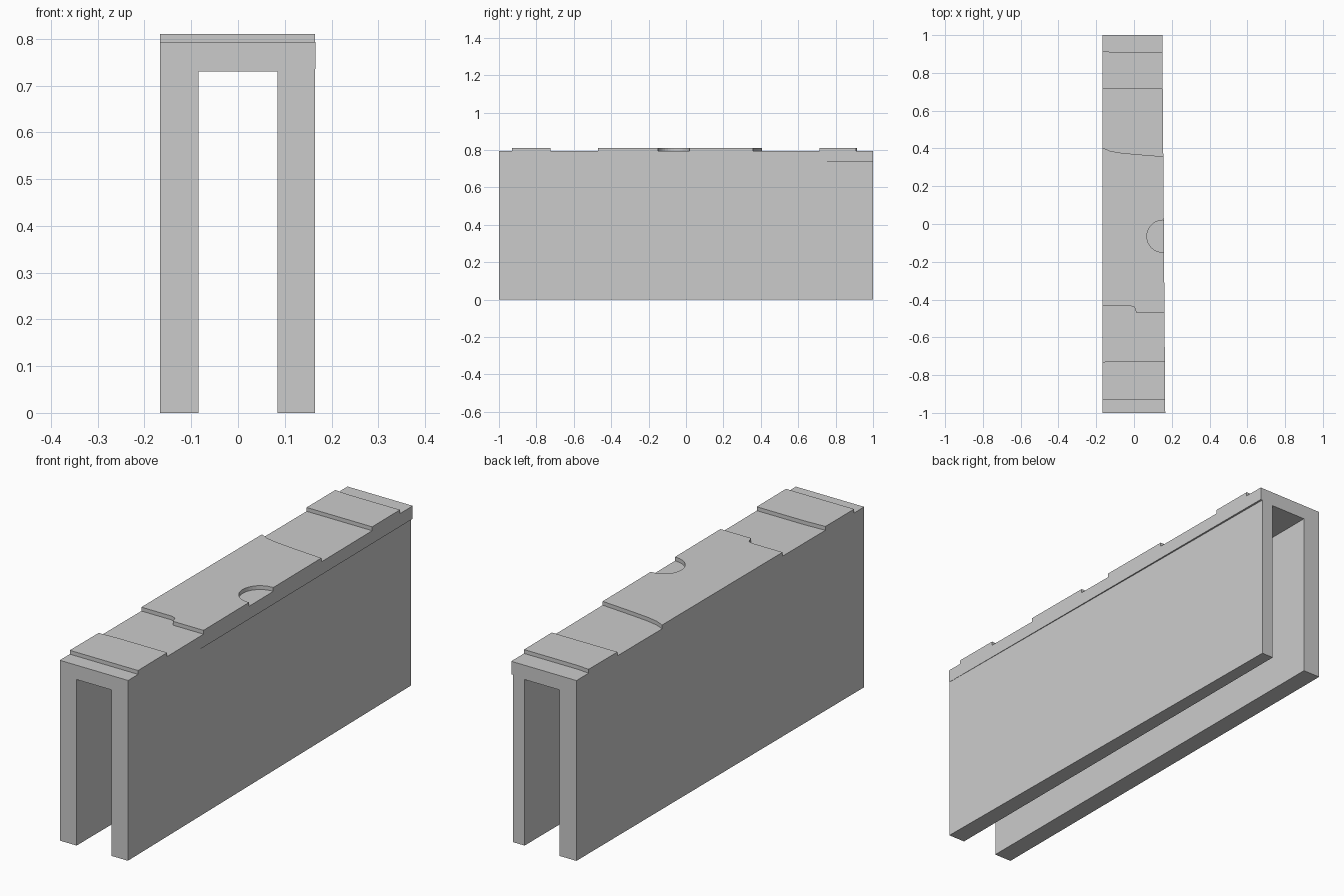
import bpy, bmesh, math

if "Cube" in bpy.data.objects:
    bpy.data.objects.remove(bpy.data.objects["Cube"])

LEFT, INNER, TOP, LOW = -0.167, 0.085, 0.81, 0.793


def prism(bm, ring_a, ring_b):
    """Closed solid between two matching rings of 3D points."""
    a = [bm.verts.new(p) for p in ring_a]
    b = [bm.verts.new(p) for p in ring_b]
    n = len(a)
    faces = [bm.faces.new(a), bm.faces.new(b)]
    for i in range(n):
        j = (i + 1) % n
        faces.append(bm.faces.new((a[i], a[j], b[j], b[i])))
    return faces


def finish(bm, name):
    bmesh.ops.recalc_face_normals(bm, faces=bm.faces)
    mesh = bpy.data.meshes.new(name)
    bm.to_mesh(mesh)
    bm.free()
    obj = bpy.data.objects.new(name, mesh)
    bpy.context.collection.objects.link(obj)
    return obj


def section(y, leg_x, slab_x):
    """Upside-down U section with a small overhang on the right."""
    pts = [(LEFT, 0), (-INNER, 0), (-INNER, 0.73), (INNER, 0.73), (INNER, 0),
           (leg_x, 0), (leg_x, 0.736), (slab_x, 0.736), (slab_x, TOP), (LEFT, TOP)]
    return [(x, y, z) for x, z in pts]


# Channel body: right side tapers toward the back, the leg more than the slab
bm = bmesh.new()
prism(bm, section(-1, 0.1645, 0.1655), section(1, 0.141, 0.15))
channel = finish(bm, "wall_cap")

# Recesses in the top face, drawn as plan outlines
W = 0.3
recesses = [
    [(-W, -1.1), (W, -1.1), (W, -0.93), (-W, -0.93)],
    [(-W, -0.73), (LEFT, -0.73), (-0.07, -0.725), (W, -0.725), (W, -0.47),
     (0.012, -0.47), (0.002, -0.44), (-0.02, -0.433), (-W, -0.433)],
    [(-W, 0.46), (LEFT, 0.405), (-0.13, 0.388), (-0.08, 0.378), (0.0, 0.37),
     (0.15, 0.358), (W, 0.346), (W, 0.715), (-W, 0.715)],
    [(-W, 0.915), (LEFT, 0.915), (-0.11, 0.91), (W, 0.91), (W, 1.1), (-W, 1.1)],
    # Round notch at the right edge
    [(0.153 + 0.085 * math.cos(2 * math.pi * i / 32),
      -0.065 + 0.085 * math.sin(2 * math.pi * i / 32)) for i in range(32)],
]
bm = bmesh.new()
for outline in recesses:
    prism(bm, [(x, y, LOW) for x, y in outline], [(x, y, 0.9) for x, y in outline])
cutter = finish(bm, "recess_cutter")
cutter.hide_render = True

cut = channel.modifiers.new("recesses", 'BOOLEAN')
cut.operation = 'DIFFERENCE'
cut.solver = 'EXACT'
cut.object = cutter
bpy.context.view_layer.objects.active = channel
channel.select_set(True)
bpy.ops.object.modifier_apply(modifier=cut.name)
bpy.data.objects.remove(cutter, do_unlink=True)
